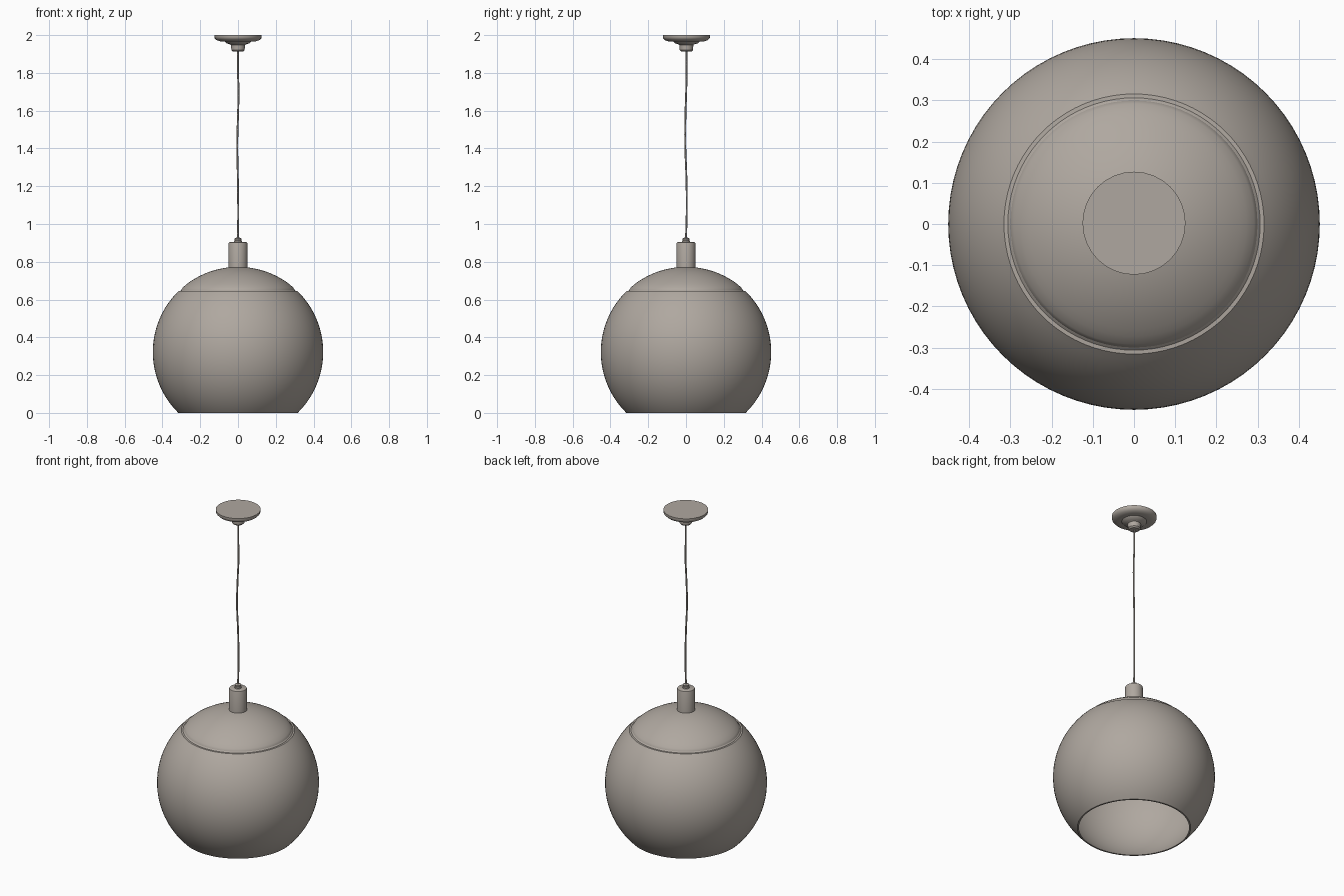
import bpy, math

if "Cube" in bpy.data.objects:
    bpy.data.objects.remove(bpy.data.objects["Cube"])

mat = bpy.data.materials.new("warm grey metal")
mat.diffuse_color = (0.43, 0.39, 0.35, 1)
mat.use_nodes = True
mat.node_tree.nodes["Principled BSDF"].inputs["Base Color"].default_value = mat.diffuse_color


def lathe(name, profile, sides=64, centre=(0, 0), angle=35):
    """Spin an (r, z) profile about the vertical; r = 0 makes a pole."""
    verts, rings, faces = [], [], []
    for r, z in profile:
        start = len(verts)
        n = 1 if r == 0 else sides
        for i in range(n):
            a = 2 * math.pi * i / sides
            verts.append((centre[0] + r * math.cos(a), centre[1] + r * math.sin(a), z))
        rings.append([start + (i if n > 1 else 0) for i in range(sides)])
    for lo, hi in zip(rings, rings[1:]):
        for i in range(sides):
            j = (i + 1) % sides
            f = list(dict.fromkeys((lo[i], lo[j], hi[j], hi[i])))
            if len(f) > 2:
                faces.append(f)
    mesh = bpy.data.meshes.new(name)
    mesh.from_pydata(verts, [], faces)
    mesh.materials.append(mat)
    ob = bpy.data.objects.new(name, mesh)
    bpy.context.collection.objects.link(ob)
    bpy.ops.object.select_all(action='DESELECT')
    ob.select_set(True)
    bpy.context.view_layer.objects.active = ob
    bpy.ops.object.shade_smooth_by_angle(angle=math.radians(angle))
    return ob


R, CZ, T = 0.451, 0.322, 0.006   # globe radius, centre height, wall


def arc(radius, z0, z1, n):
    """Points on the globe between two heights."""
    a0 = math.asin((z0 - CZ) / radius)
    a1 = math.asin(max(-1, min(1, (z1 - CZ) / radius)))
    pts = []
    for i in range(n + 1):
        a = a0 + (a1 - a0) * i / n
        r = radius * math.cos(a)
        pts.append((r if r > 1e-5 else 0, CZ + radius * math.sin(a)))
    return pts


# Globe shade: outer wall, seam step, domed cap, then the inner wall back down
outer = arc(R, 0, 0.644, 32)
cap = [(0.301, 0.645), (0.299, 0.654), (0.292, 0.664)] + arc(R, 0.681, CZ + R, 14)
inner = arc(R - T, 0, CZ + R - T, 32)[::-1]
# the inner wall joins the outer rim at the open bottom
lathe("globe_shade", outer + cap, 80)
lathe("shade_inner_wall", inner + [outer[0]], 80)

# Socket neck and cord grip
lathe("socket_neck", [(0, 0.76), (0.05, 0.76), (0.05, 0.896), (0.048, 0.902),
                      (0.043, 0.905), (0, 0.905)], 32)
lathe("cord_grip", [(0, 0.90), (0.02, 0.90), (0.02, 0.912), (0.016, 0.914),
                    (0.018, 0.917), (0.018, 0.924), (0.01, 0.928), (0, 0.928)], 20)

# Ceiling canopy with stepped collar
lathe("ceiling_canopy", [(0, 1.912), (0.027, 1.912), (0.035, 1.92), (0.037, 1.948),
                         (0.045, 1.952), (0.06, 1.956), (0.07, 1.966), (0.095, 1.967),
                         (0.113, 1.973), (0.123, 1.983), (0.125, 1.99), (0.125, 2.0),
                         (0, 2.0)], 32, (0, 0.002))

# Slightly wavy hanging cord
curve = bpy.data.curves.new("cord", 'CURVE')
curve.dimensions = '3D'
curve.bevel_depth = 0.005
curve.bevel_resolution = 2
path = [(0, 0, 0.92), (0.001, 0.004, 1.08), (-0.001, 0.002, 1.25), (-0.004, -0.004, 1.42),
        (0, -0.003, 1.58), (0.003, 0.001, 1.7), (0, 0.003, 1.8), (0, 0.002, 1.92)]
sp = curve.splines.new('BEZIER')
sp.bezier_points.add(len(path) - 1)
for p, co in zip(sp.bezier_points, path):
    p.co = co
    p.handle_left_type = p.handle_right_type = 'AUTO'
sp.resolution_u = 6
curve.use_fill_caps = True
curve.materials.append(mat)
bpy.context.collection.objects.link(bpy.data.objects.new("hanging_cord", curve))
